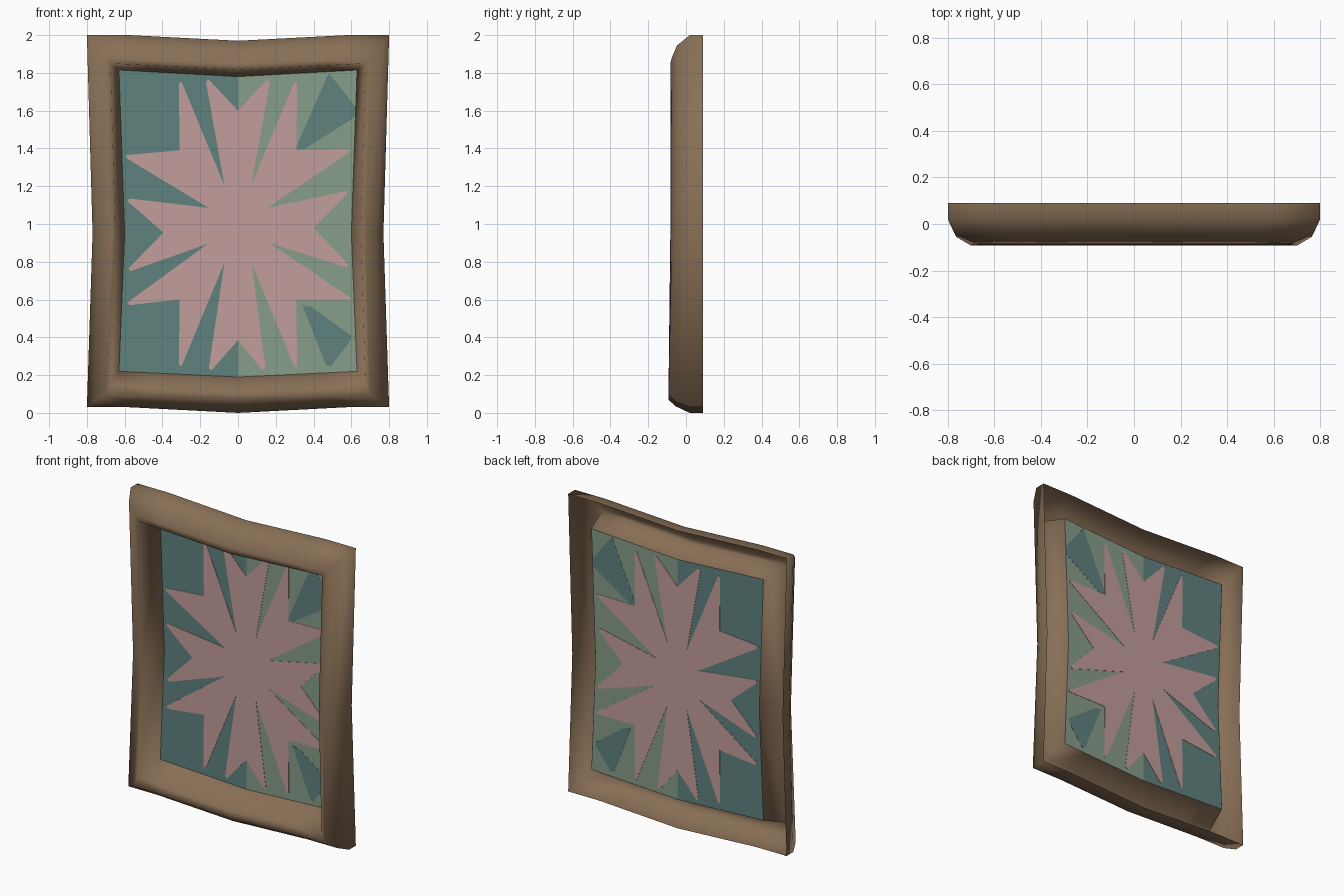
import bpy, bmesh

if "Cube" in bpy.data.objects:
    bpy.data.objects.remove(bpy.data.objects["Cube"])

def mat(name, rgb):
    lin = [((c / 255 + 0.055) / 1.055) ** 2.4 for c in rgb]
    m = bpy.data.materials.new(name)
    m.diffuse_color = (*lin, 1)
    m.use_nodes = True
    m.node_tree.nodes["Principled BSDF"].inputs["Base Color"].default_value = m.diffuse_color
    return m

WOOD = mat("brown_wood", (136, 111, 86))
PINK = mat("pink_glass", (194, 158, 155))
TEAL = mat("teal_glass", (95, 130, 127))
GREEN = mat("green_glass", (135, 158, 138))

def finish(bm, name, material, smooth=False):
    me = bpy.data.meshes.new(name)
    bm.to_mesh(me)
    bm.free()
    for p in me.polygons:
        p.use_smooth = smooth
    me.materials.append(material)
    ob = bpy.data.objects.new(name, me)
    bpy.context.collection.objects.link(ob)
    return ob

def loop_points(xc, xm, tc, tm, bc, bm_, y, yb, flat):
    """Closed warped rectangle: corner/middle half widths, top and bottom heights."""
    k = xc * 0.72
    t, b = (tc, bc) if flat else (tm + (tc - tm) * 0.72, bm_ + (bc - bm_) * 0.72)
    right = [(k, t, y), (xc, tc, y), (xm, 0.95, y), (xc, bc, yb), (k, b, yb)]
    left = [(-x, z, yy) for x, z, yy in reversed(right)]
    pts = [(0, tm, y)] + right + [(0, bm_, yb)] + left
    return [(x, yy, z) for x, z, yy in pts]

# Frame: hollow shell swept from the outer back rim over the ridge to the glass
RINGS = [
    (.80, .77, 2.0, 1.97, .03, 0, .09, .09, True),
    (.80, .77, 2.0, 1.97, .03, 0, .02, .02, True),
    (.765, .735, 1.945, 1.915, .06, .035, -.048, -.055, True),
    (.70, .675, 1.88, 1.85, .095, .07, -.075, -.093, False),
    (.675, .65, 1.85, 1.815, .15, .12, -.083, -.09, False),
    (.63, .60, 1.815, 1.78, .22, .19, .09, .09, False),
]
bm = bmesh.new()
rings = [[bm.verts.new(p) for p in loop_points(*r)] for r in RINGS]
for a, b in zip(rings, rings[1:]):
    n = len(a)
    for i in range(n):
        j = (i + 1) % n
        bm.faces.new((a[i], a[j], b[j], b[i]))
bmesh.ops.recalc_face_normals(bm, faces=bm.faces)
finish(bm, "frame", WOOD, True)

def plate(name, pts, material, half):
    """Thin plate in the glass plane, visible from both sides."""
    bm = bmesh.new()
    f = bm.faces.new([bm.verts.new((x, 0.088 - half, z)) for x, z in pts])
    ext = bmesh.ops.extrude_face_region(bm, geom=[f])
    bmesh.ops.translate(bm, vec=(0, 2 * half, 0),
                        verts=[v for v in ext["geom"] if isinstance(v, bmesh.types.BMVert)])
    bmesh.ops.triangulate(bm, faces=[g for g in bm.faces if len(g.verts) > 4])
    bmesh.ops.recalc_face_normals(bm, faces=bm.faces)
    finish(bm, name, material)

# Background glass halves
half_pane = [(0, 1.78), (.63, 1.815), (.60, .95), (.63, .22), (0, .19)]
plate("right_pane", half_pane, GREEN, .001)
plate("left_pane", [(-x, z) for x, z in half_pane], TEAL, .001)

# Teal corner shards on the right
plate("upper_shard", [(.48, 1.80), (.622, 1.62), (.618, 1.565), (.35, 1.395), (.305, 1.40)], TEAL, .002)
plate("lower_shard", [(.34, .57), (.39, .56), (.597, .41), (.597, .385), (.49, .245), (.465, .255)], TEAL, .002)

# Pink starburst, clockwise from the top notch
STAR = [
    (0, 1.60), (.155, 1.765), (.168, 1.75), (.072, 1.21), (.30, 1.755), (.312, 1.745), (.31, 1.39),
    (.59, 1.395), (.59, 1.38), (.155, 1.085), (.575, 1.175), (.578, 1.16), (.40, .98),
    (.585, .785), (.575, .77), (.165, .90), (.595, .61), (.595, .60), (.31, .60),
    (.312, .25), (.30, .24), (.072, .795), (.145, .235), (.13, .225), (0, .385),
    (-.14, .225), (-.155, .235), (-.072, .795), (-.30, .245), (-.312, .255), (-.31, .60),
    (-.575, .57), (-.585, .585), (-.16, .895), (-.57, .75), (-.58, .765), (-.395, .955),
    (-.585, 1.12), (-.575, 1.135), (-.155, 1.085), (-.585, 1.345), (-.595, 1.365), (-.31, 1.39),
    (-.312, 1.745), (-.30, 1.755), (-.072, 1.205), (-.17, 1.755), (-.155, 1.765),
]
plate("starburst", STAR, PINK, .003)
